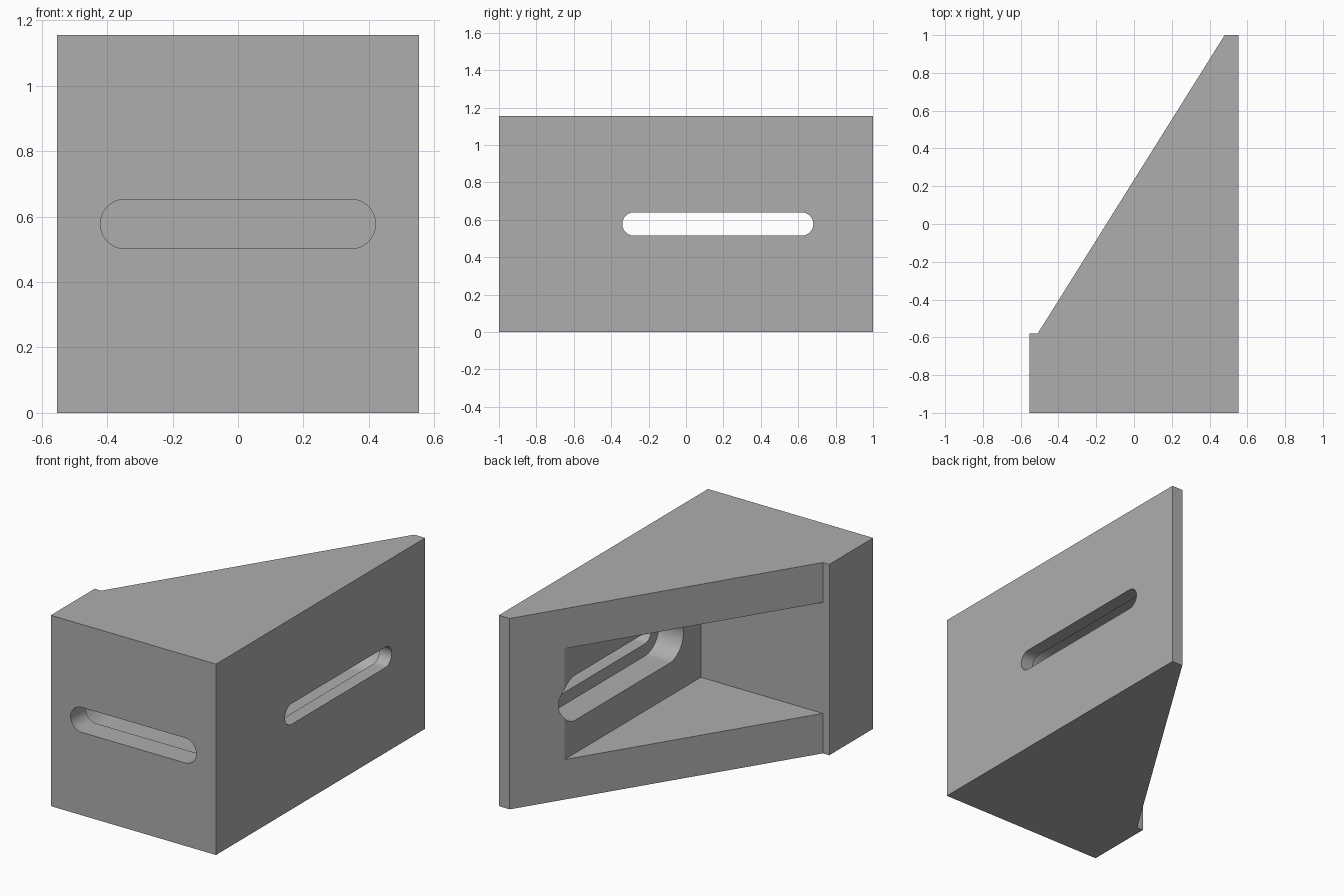
import bpy
import bmesh
import math
from mathutils import Vector

cube = bpy.data.objects.get("Cube")
if cube:
    bpy.data.objects.remove(cube, do_unlink=True)

HEIGHT = 1.155
MID = HEIGHT / 2
HALF = 0.553           # half of the width
STEP_Y = -0.58         # inner face of the front wall
WALL_X = 0.307         # inner face of the side wall
SLANT_TOP = (0.48, 1.0)
SLANT_LOW = (-0.51, STEP_Y)

grey = bpy.data.materials.new("plain grey")
grey.use_nodes = True
colour = (0.42, 0.42, 0.42, 1)
grey.diffuse_color = colour
grey.node_tree.nodes["Principled BSDF"].inputs["Base Color"].default_value = colour


def prism(name, points, offset):
    """Extrude a closed outline along an offset vector."""
    bm = bmesh.new()
    face = bm.faces.new([bm.verts.new(p) for p in points])
    new = bmesh.ops.extrude_face_region(bm, geom=[face])["geom"]
    verts = [v for v in new if isinstance(v, bmesh.types.BMVert)]
    bmesh.ops.translate(bm, verts=verts, vec=Vector(offset))
    bmesh.ops.recalc_face_normals(bm, faces=bm.faces)
    mesh = bpy.data.meshes.new(name)
    bm.to_mesh(mesh)
    bm.free()
    mesh.materials.append(grey)
    obj = bpy.data.objects.new(name, mesh)
    bpy.context.collection.objects.link(obj)
    return obj


def slot_outline(start, end, radius, steps=24):
    """Rounded slot as (along, height) pairs; start and end are arc centres."""
    points = []
    for centre, turn in ((end, -math.pi / 2), (start, math.pi / 2)):
        for i in range(steps + 1):
            a = turn + math.pi * i / steps
            points.append((centre + radius * math.cos(a), MID + radius * math.sin(a)))
    return points


def front_slot(name, radius, y0, y1):
    outline = [(u, y0, z) for u, z in slot_outline(-0.345, 0.345, radius)]
    return prism(name, outline, (0, y1 - y0, 0))


def side_slot(name, radius, x0, x1):
    outline = [(x0, u, z) for u, z in slot_outline(-0.278, 0.618, radius)]
    return prism(name, outline, (x1 - x0, 0, 0))


# Wedge-shaped body with small lips at both ends of the slope
plan = [(-HALF, -1), (HALF, -1), (HALF, 1), SLANT_TOP, SLANT_LOW, (-HALF, STEP_Y)]
bracket = prism("angle_bracket", [(x, y, 0) for x, y in plan], (0, 0, HEIGHT))

# Triangular pocket, open through the sloping face
pocket = [(WALL_X, STEP_Y), (WALL_X, 1.2), (-0.9, 1.2), (-0.9, STEP_Y)]
cutters = [
    prism("pocket_cutter", [(x, y, 0.242) for x, y in pocket], (0, 0, HEIGHT - 2 * 0.242)),
    # Wide recesses on the inside of each wall
    front_slot("front_recess_cutter", 0.143, -0.86, STEP_Y),
    side_slot("side_recess_cutter", 0.136, 0.2, 0.471),
    # Narrow slots through to the outside
    front_slot("front_slot_cutter", 0.0755, -1.1, -0.8),
    side_slot("side_slot_cutter", 0.0625, 0.4, 0.7),
]

bpy.context.view_layer.objects.active = bracket
for cutter in cutters:
    cutter.hide_render = True
    mod = bracket.modifiers.new("cut", "BOOLEAN")
    mod.operation = "DIFFERENCE"
    mod.solver = "EXACT"
    mod.object = cutter
    bpy.ops.object.modifier_apply(modifier=mod.name)
    bpy.data.objects.remove(cutter, do_unlink=True)

bpy.ops.object.select_all(action="DESELECT")
bracket.select_set(True)
bpy.ops.object.shade_smooth_by_angle(angle=math.radians(30))
